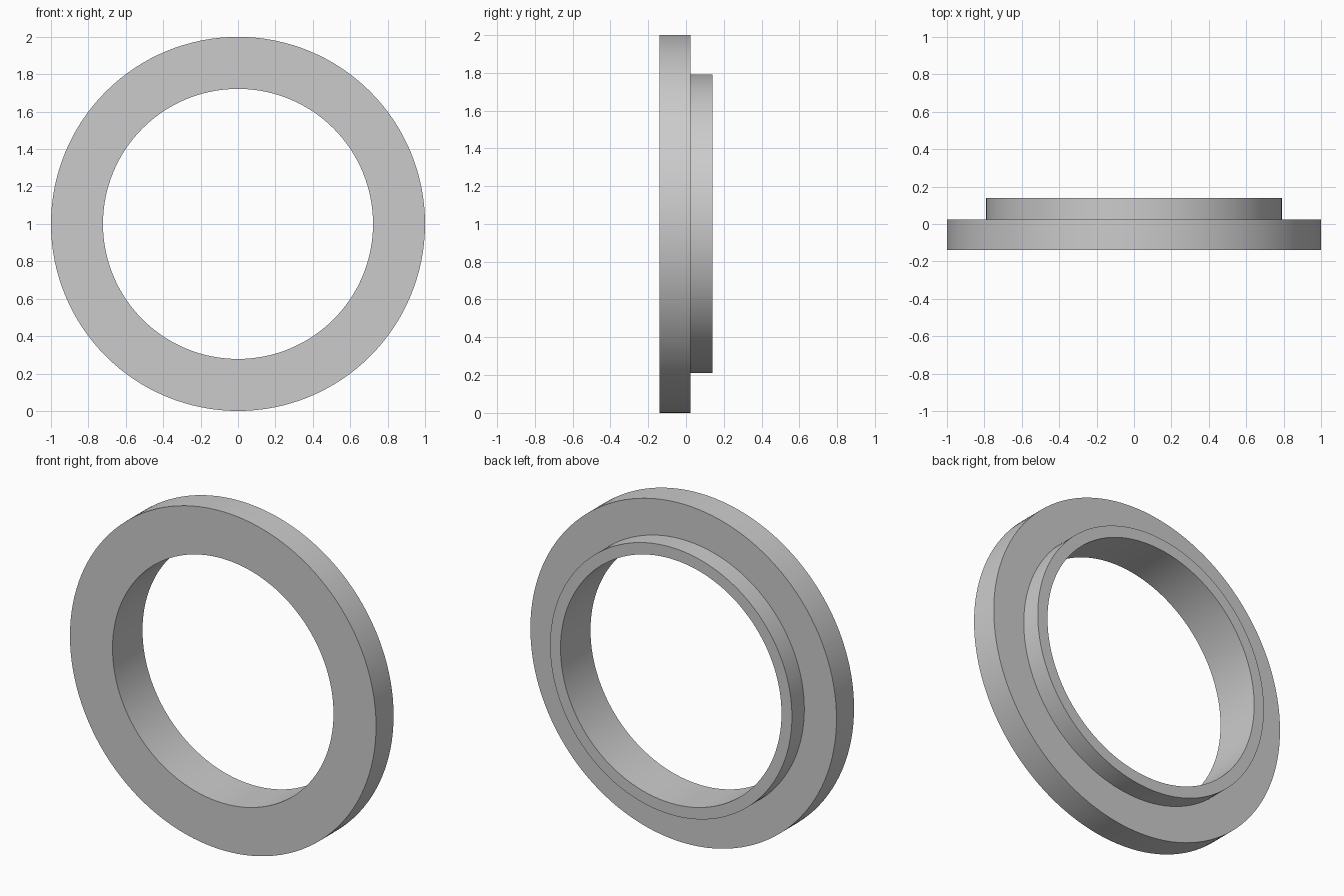
import bpy, bmesh
from math import cos, sin, pi, radians

cube = bpy.data.objects.get("Cube")
if cube:
    bpy.data.objects.remove(cube, do_unlink=True)

SEGMENTS = 128
OUTER, COLLAR, BORE = 1.0, 0.79, 0.722
FRONT, STEP, BACK = -0.14, 0.024, 0.14

# Plain grey metal
grey = bpy.data.materials.new("grey metal")
grey.use_nodes = True
colour = (0.6, 0.6, 0.6, 1)
grey.diffuse_color = colour
grey.node_tree.nodes["Principled BSDF"].inputs["Base Color"].default_value = colour

# Stepped cross-section as (radius, y), turned around the y axis
profile = [(BORE, FRONT), (OUTER, FRONT), (OUTER, STEP),
           (COLLAR, STEP), (COLLAR, BACK), (BORE, BACK)]

bm = bmesh.new()
rings = [[bm.verts.new((r * cos(2 * pi * i / SEGMENTS), y, 1 + r * sin(2 * pi * i / SEGMENTS)))
          for i in range(SEGMENTS)] for r, y in profile]
for k, ring in enumerate(rings):
    following = rings[(k + 1) % len(rings)]
    for i in range(SEGMENTS):
        j = (i + 1) % SEGMENTS
        bm.faces.new((ring[i], ring[j], following[j], following[i]))
bmesh.ops.recalc_face_normals(bm, faces=bm.faces)

mesh = bpy.data.meshes.new("flanged_ring")
bm.to_mesh(mesh)
bm.free()
mesh.materials.append(grey)
flanged_ring = bpy.data.objects.new("flanged_ring", mesh)
bpy.context.collection.objects.link(flanged_ring)

# Smooth round walls with crisp rims
bpy.ops.object.select_all(action="DESELECT")
flanged_ring.select_set(True)
bpy.context.view_layer.objects.active = flanged_ring
bpy.ops.object.shade_smooth_by_angle(angle=radians(30))
